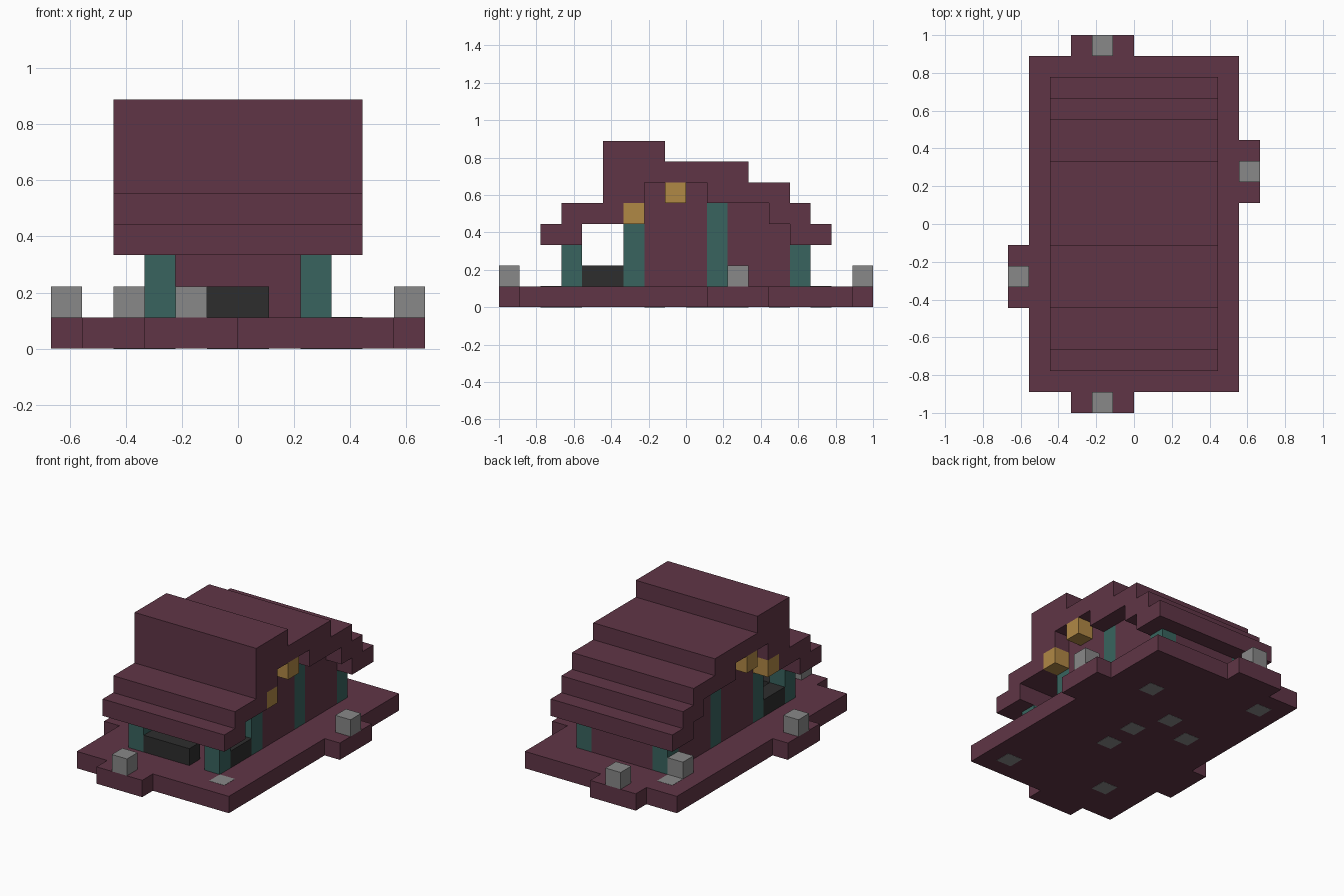
import bpy
import bmesh

if "Cube" in bpy.data.objects:
    bpy.data.objects.remove(bpy.data.objects["Cube"], do_unlink=True)

U = 1 / 9  # side of one block


def material(name, r, g, b):
    m = bpy.data.materials.new(name)
    m.use_nodes = True
    m.diffuse_color = (r, g, b, 1)
    bsdf = next(n for n in m.node_tree.nodes if n.type == 'BSDF_PRINCIPLED')
    bsdf.inputs["Base Color"].default_value = (r, g, b, 1)
    return m


PLUM = material("plum", 0.117, 0.036, 0.061)
TEAL = material("teal", 0.040, 0.127, 0.112)
GREY = material("grey", 0.246, 0.246, 0.246)
GOLD = material("gold", 0.434, 0.246, 0.060)
BLACK = material("charcoal", 0.027, 0.027, 0.027)


def prism(name, mat, profile, x0, x1):
    """Extrude a (y, z) outline, in blocks, from x0 to x1."""
    bm = bmesh.new()
    face = bm.faces.new([bm.verts.new((x0 * U, y * U, z * U)) for y, z in profile])
    new = bmesh.ops.extrude_face_region(bm, geom=[face])["geom"]
    moved = [v for v in new if isinstance(v, bmesh.types.BMVert)]
    bmesh.ops.translate(bm, verts=moved, vec=((x1 - x0) * U, 0, 0))
    bmesh.ops.recalc_face_normals(bm, faces=bm.faces[:])
    mesh = bpy.data.meshes.new(name)
    bm.to_mesh(mesh)
    bm.free()
    mesh.materials.append(mat)
    ob = bpy.data.objects.new(name, mesh)
    bpy.context.collection.objects.link(ob)
    return ob


def box(name, mat, x, y, z):
    (y0, y1), (z0, z1) = y, z
    return prism(name, mat, [(y0, z0), (y0, z1), (y1, z1), (y1, z0)], *x)


def pair(name, mat, x, y, z):
    """The same box on both sides."""
    box("left_" + name, mat, x, y, z)
    box("right_" + name, mat, (-x[1], -x[0]), y, z)


# Base slab with a step on each side
box("base", PLUM, (-5, 5), (-8, 8), (0, 1))
box("front_step", PLUM, (-3, 0), (-9, -8), (0, 1))
box("back_step", PLUM, (-3, 0), (8, 9), (0, 1))
box("right_step", PLUM, (-6, -5), (-4, -1), (0, 1))
box("left_step", PLUM, (5, 6), (1, 4), (0, 1))

# Stepped roof, open underneath
roof = [(-7, 3), (-7, 4), (-6, 4), (-6, 5), (-4, 5), (-4, 8), (-1, 8),
        (-1, 7), (3, 7), (3, 6), (5, 6), (5, 5), (6, 5), (6, 4), (7, 4),
        (7, 3), (5, 3), (5, 4), (4, 4), (4, 5), (1, 5), (1, 6), (-2, 6),
        (-2, 5), (-3, 5), (-3, 4), (-5, 4), (-5, 3)]
prism("roof", PLUM, roof, -4, 4)

# Walls
box("front_wall", PLUM, (-2, 2), (-3, -2), (1, 5))
box("back_wall", PLUM, (-2, 2), (5, 6), (1, 3))
pair("gable_wall", PLUM, (2, 3), (-2, 1), (1, 6))
pair("side_wall", PLUM, (2, 3), (2, 4), (1, 5))
pair("rear_side_wall", PLUM, (2, 3), (4, 5), (1, 4))

# Posts
for name, y, top in (("porch_post", -6, 3), ("front_post", -3, 5),
                     ("middle_post", 1, 5), ("back_post", 5, 3)):
    pair(name, TEAL, (2, 3), (y, y + 1), (1, top))

# Porch railings, with a gap for the entrance
box("front_railing", BLACK, (-2, 1), (-6, -5), (1, 2))
pair("side_railing", BLACK, (2, 3), (-5, -3), (1, 2))

# Lanterns under the eaves
pair("upper_lantern", GOLD, (3, 4), (-1, 0), (5, 6))
pair("lower_lantern", GOLD, (3, 4), (-3, -2), (4, 5))

# Stone blocks standing on the base
for x, y in ((-2, -9), (-2, 8), (-6, -3), (5, 2), (-4, 5)):
    box("stone_block", GREY, (x, x + 1), (y, y + 1), (1, 2))

# Stone blocks sunk into the base
e = 0.01
for x, y in ((3, -7), (-3, -6), (0, -2), (0, 0), (-1, 2), (-3, 1), (2, 4), (-4, 6)):
    box("sunken_stone", GREY, (x, x + 1), (y, y + 1), (-e, 1 + e))
